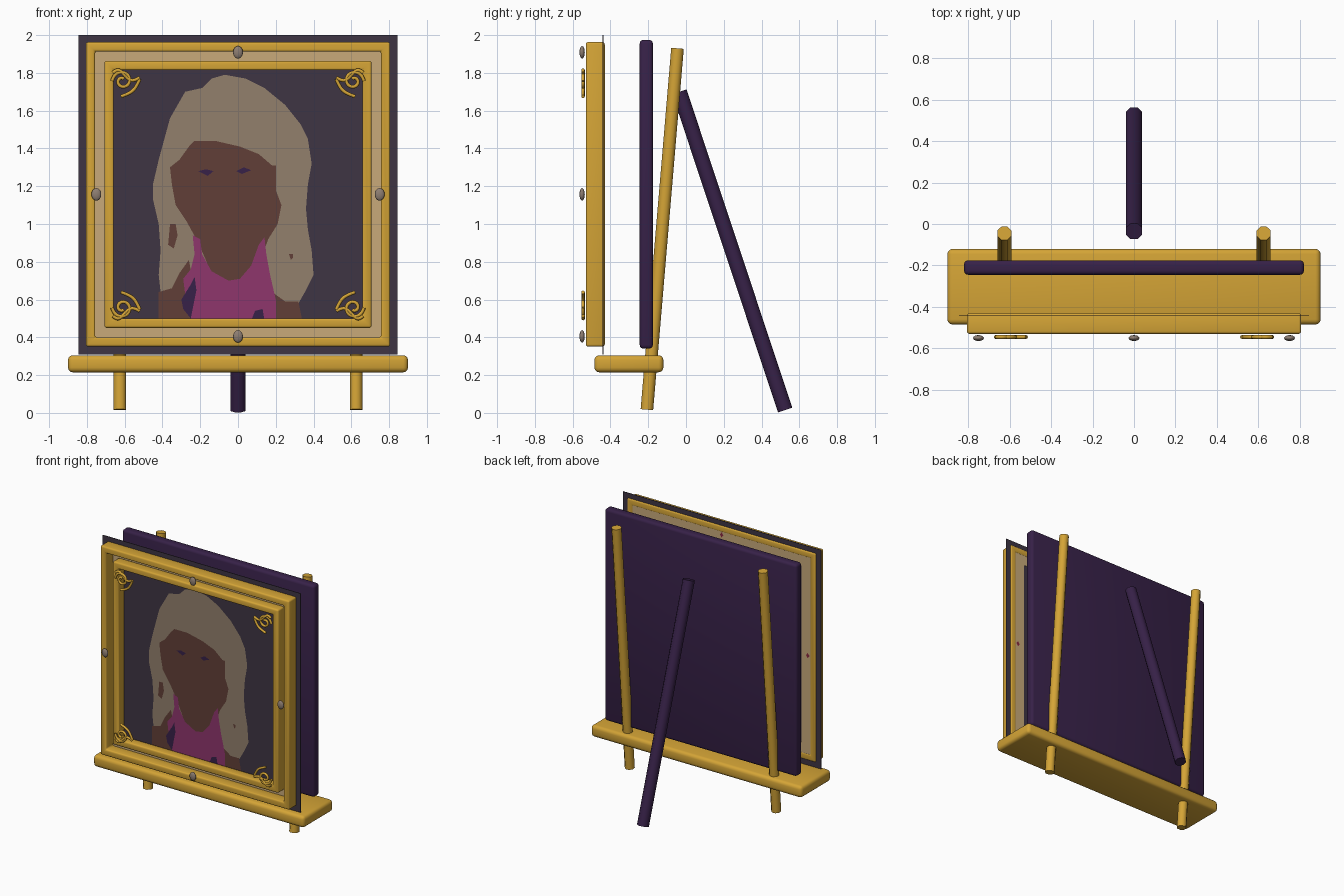
import bpy, bmesh, math
from mathutils import Vector

if "Cube" in bpy.data.objects:
    bpy.data.objects.remove(bpy.data.objects["Cube"])


def material(name, r, g, b):
    lin = [((c / 255 + 0.055) / 1.055) ** 2.4 if c > 10 else c / 255 / 12.92 for c in (r, g, b)]
    m = bpy.data.materials.new(name)
    m.diffuse_color = (*lin, 1)
    m.use_nodes = True
    m.node_tree.nodes["Principled BSDF"].inputs["Base Color"].default_value = m.diffuse_color
    return m


GOLD = material("gold", 212, 164, 54)
PURPLE = material("dark purple", 55, 33, 72)
BACKDROP = material("painted backdrop", 62, 53, 67)
TAN = material("tan mat", 200, 170, 122)
HAIR = material("painted hair", 146, 128, 108)
SKIN = material("painted skin", 97, 63, 55)
DRESS = material("painted dress", 142, 54, 108)
STONE = material("stone grey", 142, 126, 114)
RED = material("painted red", 135, 40, 62)

CZ = 1.157  # height of the picture centre


def finish(obj, mat, bevel=0, angle=50):
    obj.data.materials.append(mat)
    bpy.ops.object.select_all(action='DESELECT')
    obj.select_set(True)
    bpy.context.view_layer.objects.active = obj
    if bevel:
        b = obj.modifiers.new("bevel", 'BEVEL')
        b.width, b.segments, b.limit_method = bevel, 3, 'ANGLE'
        bpy.ops.object.modifier_apply(modifier=b.name)
    bpy.ops.object.shade_smooth_by_angle(angle=math.radians(angle))
    return obj


def from_bmesh(name, bm, mat, bevel=0):
    me = bpy.data.meshes.new(name)
    bm.to_mesh(me)
    bm.free()
    obj = bpy.data.objects.new(name, me)
    bpy.context.collection.objects.link(obj)
    return finish(obj, mat, bevel)


def box(name, x, y, z, mat, bevel=0):
    bm = bmesh.new()
    bmesh.ops.create_cube(bm, size=1)
    for v in bm.verts:
        v.co = [lo + (c + 0.5) * (hi - lo) for c, (lo, hi) in zip(v.co, (x, y, z))]
    return from_bmesh(name, bm, mat, bevel)


def rod(name, a, b, r, mat):
    a, b = Vector(a), Vector(b)
    d = b - a
    bpy.ops.mesh.primitive_cylinder_add(vertices=8, radius=r, depth=d.length)
    o = bpy.context.object
    o.name = name
    # turn the octagon so a flat side faces outward, then tilt it
    for v in o.data.vertices:
        c, s = math.cos(math.pi / 8), math.sin(math.pi / 8)
        v.co = (v.co.x * c - v.co.y * s, v.co.x * s + v.co.y * c, v.co.z)
    o.rotation_euler = (-math.atan2(d.y, d.z), 0, 0)
    o.location = (a + b) / 2
    return finish(o, mat)


def square_ring(name, outer, inner, y0, y1, mat, bevel=0):
    bm = bmesh.new()
    loops = []
    for h, y in ((outer, y0), (inner, y0), (inner, y1), (outer, y1)):
        loops.append([bm.verts.new((sx * h, y, CZ + sz * h))
                      for sx, sz in ((-1, -1), (1, -1), (1, 1), (-1, 1))])
    for i in range(4):
        for j in range(4):
            p, q = loops[i], loops[(i + 1) % 4]
            bm.faces.new((p[j], p[(j + 1) % 4], q[(j + 1) % 4], q[j]))
    bmesh.ops.recalc_face_normals(bm, faces=bm.faces)
    return from_bmesh(name, bm, mat, bevel)


def patch(name, pts, y, mat, back=False):
    # flat painted shape, points in hundredths of a unit (x, z)
    bm = bmesh.new()
    f = bm.faces.new([bm.verts.new((x / 100, y, z / 100)) for x, z in pts])
    f.normal_update()
    if (f.normal.y > 0) != back:
        f.normal_flip()
    bmesh.ops.triangulate(bm, faces=[f])
    return from_bmesh(name, bm, mat)


# easel: shelf, two front legs, back strut, backing board
box("shelf", (-0.9, 0.9), (-0.485, -0.12), (0.215, 0.305), GOLD, 0.025)
for side, sx in (("left", -1), ("right", 1)):
    rod(side + "_leg", (sx * 0.625, -0.207, 0.017), (sx * 0.625, -0.045, 1.93), 0.036, GOLD)
rod("back_strut", (0, 0.525, 0.015), (0, -0.035, 1.70), 0.043, PURPLE)
box("backing_board", (-0.82, 0.82), (-0.245, -0.175), (0.34, 1.975), PURPLE, 0.02)

# picture sheet and frame
box("picture_sheet", (-0.845, 0.845), (-0.442, -0.438), (0.31, 2.0), BACKDROP)
square_ring("outer_frame", 0.806, 0.757, -0.53, -0.43, GOLD, 0.012)
square_ring("tan_mat", 0.77, 0.68, -0.445, -0.435, TAN)
square_ring("inner_frame", 0.707, 0.658, -0.52, -0.441, GOLD, 0.012)

# painted portrait, layered from back to front
patch("hair", [(-28, 170), (-36, 156), (-39, 145), (-42, 134), (-45, 121), (-45, 113),
               (-42, 100), (-41, 86), (-42, 73), (-41, 64), (-37, 59), (-25, 60), (0, 58),
               (20, 59), (32, 58), (36, 65), (40, 73), (39, 86), (37, 97), (36, 108),
               (37, 121), (39, 132), (37, 145), (33, 153), (25, 163), (14, 172),
               (4, 177), (-7, 179), (-14, 177), (-19, 172)], -0.4440, HAIR)
patch("face", [(-26, 141), (-23, 144), (-12, 144), (1, 141), (11, 137), (18, 131), (20, 131),
               (20, 118), (23, 110), (21, 100), (16, 92), (10, 75), (3, 66), (-5, 66),
               (-14, 74), (-21, 90), (-27, 101), (-33, 110), (-35, 121), (-36, 130),
               (-31, 134)], -0.4455, SKIN)
patch("left_shoulder", [(-42, 64), (-35, 66), (-31, 74), (-26, 81), (-24, 70), (-25, 49),
                        (-42, 49)], -0.4455, SKIN)
patch("right_shoulder", [(18, 64), (25, 59), (32, 59), (34, 49), (18, 49)], -0.4455, SKIN)
patch("left_ear", [(-36, 100), (-33, 100), (-32, 94), (-34, 87), (-37, 89)], -0.4455, SKIN)
patch("right_ear", [(27, 84), (29, 84), (29, 82), (28, 81)], -0.4455, SKIN)
patch("dress", [(-24, 94), (-20, 92), (-19, 84), (-14, 75), (-5, 70), (1, 71), (7, 78),
                (11, 89), (14, 93), (15, 84), (17, 73), (20, 60), (20, 49), (-25, 49),
                (-28, 63), (-29, 71), (-25, 76), (-23, 84)], -0.4470, DRESS)
patch("dress_fold", [(-23, 72), (-22, 65), (-25, 50), (-29, 55), (-30, 60), (-25, 68)],
      -0.4485, PURPLE)
patch("dress_hem", [(7, 49), (9, 54), (13, 55), (14, 49)], -0.4485, PURPLE)
patch("left_eye", [(-21, 128), (-17, 129), (-13, 128), (-16, 125.5)], -0.4485, PURPLE)
patch("right_eye", [(-1, 128), (3, 130), (7, 128.5), (2, 126.5)], -0.4485, PURPLE)

# four stones on the frame, each with a painted spot on the back of the sheet
for name, sx, sz in (("top", 0, 1), ("bottom", 0, -1), ("left", -1, 0), ("right", 1, 0)):
    x, z = sx * 0.75, CZ + sz * 0.752
    bpy.ops.mesh.primitive_uv_sphere_add(segments=20, ring_count=12, location=(x, -0.55, z))
    o = bpy.context.object
    o.name = name + "_stone"
    o.scale = (0.026, 0.014, 0.033)
    finish(o, STONE, angle=80)
    cx, cz = sx * 73.5, CZ * 100 + sz * 73.5
    patch(name + "_painted_spot", [(cx - 1.5, cz), (cx, cz + 2), (cx + 1.5, cz), (cx, cz - 2)],
          -0.434, RED, back=True)

# curled corner ornaments
STROKES = [
    [(.662, 1.80), (.64, 1.822), (.61, 1.80), (.58, 1.765), (.55, 1.757), (.52, 1.775)],
    [(.52, 1.767), (.54, 1.72), (.575, 1.69), (.62, 1.675)],
    [(.612 + (.055 - .0025 * i) * math.cos(i * .5), 1.757 + (.055 - .0025 * i) * math.sin(i * .5))
     for i in range(18)],
]
for vert, sz in (("top", 1), ("bottom", -1)):
    for side, sx in (("left", -1), ("right", 1)):
        cu = bpy.data.curves.new("ornament", 'CURVE')
        cu.dimensions, cu.bevel_depth, cu.bevel_resolution = '3D', 0.0095, 2
        cu.use_fill_caps = True
        for pts in STROKES:
            sp = cu.splines.new('NURBS')
            sp.points.add(len(pts) - 1)
            for p, (x, z) in zip(sp.points, pts):
                p.co = (sx * x, -0.545, CZ + sz * (z - CZ), 1)
            sp.order_u, sp.use_endpoint_u, sp.resolution_u = 3, True, 4
        o = bpy.data.objects.new(f"{vert}_{side}_ornament", cu)
        bpy.context.collection.objects.link(o)
        bpy.ops.object.select_all(action='DESELECT')
        o.select_set(True)
        bpy.context.view_layer.objects.active = o
        bpy.ops.object.convert(target='MESH')
        finish(bpy.context.object, GOLD, angle=70)
